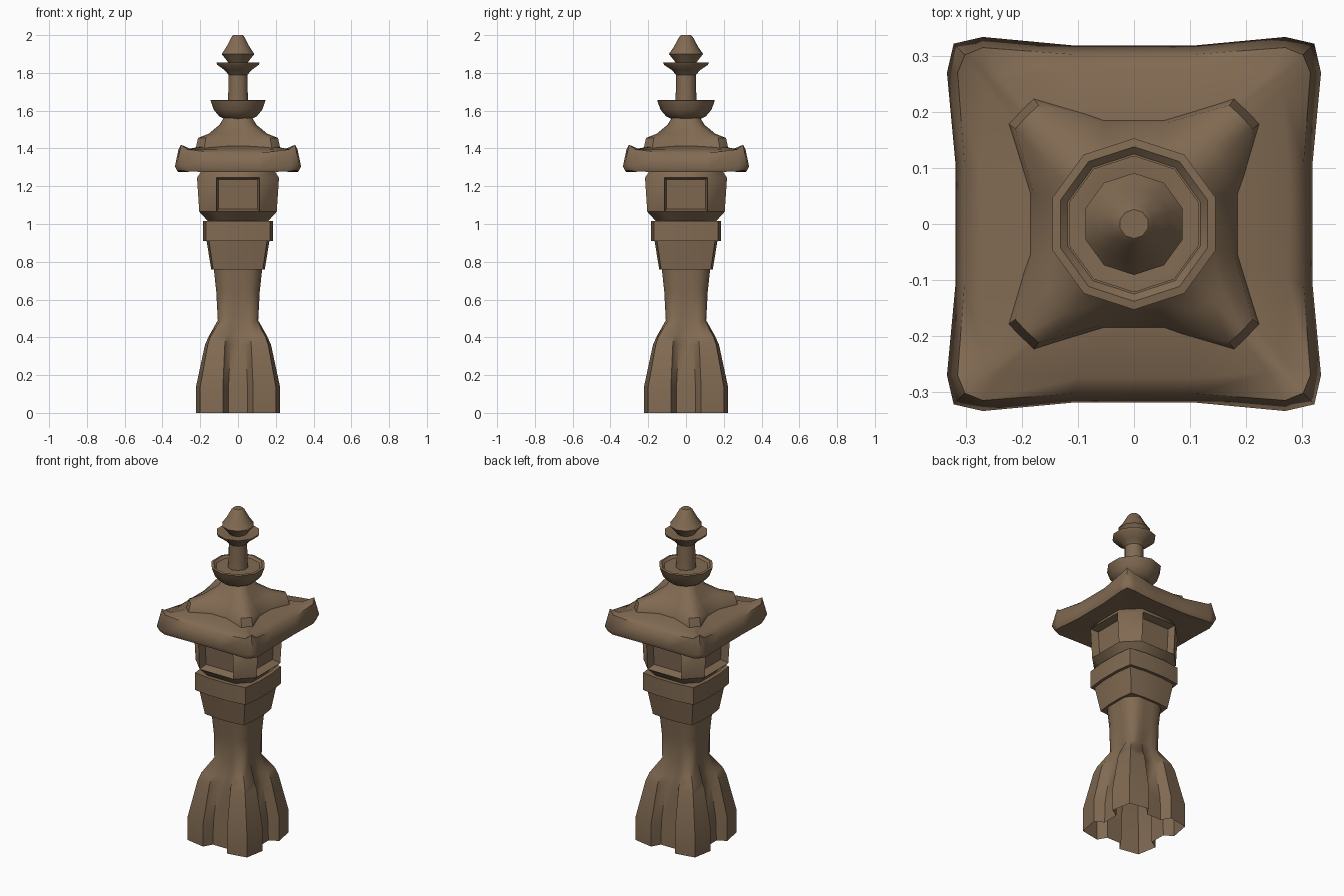
import bpy, bmesh, math

if "Cube" in bpy.data.objects:
    bpy.data.objects.remove(bpy.data.objects["Cube"])

stone = bpy.data.materials.new("brown stone")
stone.diffuse_color = (0.22, 0.145, 0.085, 1)
stone.use_nodes = True
stone.node_tree.nodes["Principled BSDF"].inputs["Base Color"].default_value = stone.diffuse_color


def square_ring(half):
    """Mirror (x, y, z) points over the diagonal, then repeat them on four sides."""
    quad = half + [(y, x, z) for x, y, z in reversed(half) if abs(x - y) > 1e-6]
    ring = []
    for k in range(4):
        c, s = round(math.cos(k * math.pi / 2)), round(math.sin(k * math.pi / 2))
        ring += [(c * x - s * y, s * x + c * y, z) for x, y, z in quad]
    return ring


def round_ring(r, z, n=10):
    return [(r * math.cos(math.pi / 2 + 2 * math.pi * k / n),
             r * math.sin(math.pi / 2 + 2 * math.pi * k / n), z) for k in range(n)]


def loft(name, rings, cap_bottom=True, angle=40, edit=None):
    """Skin a stack of rings into one object."""
    bm = bmesh.new()
    rows = [[bm.verts.new(p) for p in ring] for ring in rings]
    n = len(rows[0])
    for a, b in zip(rows, rows[1:]):
        for i in range(n):
            j = (i + 1) % n
            bm.faces.new((a[i], a[j], b[j], b[i]))
    bm.faces.new(rows[-1])
    if cap_bottom:
        bm.faces.new(rows[0][::-1])
    bm.normal_update()
    if edit:
        edit(bm)
    me = bpy.data.meshes.new(name)
    bm.to_mesh(me)
    bm.free()
    me.materials.append(stone)
    ob = bpy.data.objects.new(name, me)
    bpy.context.collection.objects.link(ob)
    bpy.ops.object.select_all(action='DESELECT')
    ob.select_set(True)
    bpy.context.view_layer.objects.active = ob
    bpy.ops.object.shade_smooth_by_angle(angle=math.radians(angle))
    return ob


# Four-lobed foot flowing into the shaft: z, notch depth, notch half width, side, side half width, corner
foot = [(0, .17, .05, .222, .08, .2), (.14, .165, .05, .222, .08, .2),
        (.36, .135, .04, .175, .07, .16), (.405, .125, .035, .155, .065, .145),
        (.49, .105, .03, .107, .06, .094), (.64, .115, .03, .115, .065, .096),
        (.78, .13, .03, .13, .07, .106)]
loft("foot_and_shaft", [square_ring([(i, j, z), (m, n, z), (c, c, z)])
                        for z, i, j, m, n, c in foot], cap_bottom=False, angle=50)

# Tapered block and square platform with slightly bowed sides
for name, rows in (("tapered_block", [(.76, .142), (.915, .167)]),
                   ("platform", [(.91, .184), (1.015, .184)])):
    loft(name, [square_ring([(m, m * .35, z), (m * .925, m * .925, z)]) for z, m in rows], angle=25)


# Light chamber with recessed windows on its four sides
def windows(bm):
    sides = [f for f in bm.faces if max(abs(f.normal.x), abs(f.normal.y)) > .95
             and f.calc_area() > .03]
    bmesh.ops.inset_individual(bm, faces=sides, thickness=.018, depth=-.045)


chamber = [(1.01, .155, .09), (1.065, .205, .115), (1.245, .217, .115), (1.285, .19, .105)]
loft("light_chamber", [square_ring([(m, n, z)]) for z, m, n in chamber], edit=windows)

# Roof slab with flared, upturned corners
roof = [[(.2, .08, 1.28), (.2, .15, 1.28), (.18, .18, 1.28)],
        [(.31, .11, 1.274), (.32, .27, 1.278), (.31, .31, 1.285)],
        [(.319, .11, 1.295), (.334, .27, 1.305), (.322, .322, 1.315)],
        [(.303, .11, 1.375), (.315, .27, 1.395), (.302, .302, 1.42)],
        [(.275, .10, 1.395), (.265, .24, 1.392), (.268, .268, 1.395)],
        [(.17, .06, 1.415), (.17, .13, 1.415), (.16, .16, 1.415)]]
loft("roof", [square_ring(r) for r in roof], angle=50)

# Star-shaped upper roof tier
tier = [[(.19, .055, 1.395), (.225, .18, 1.395), (.204, .204, 1.395)],
        [(.18, .055, 1.43), (.212, .17, 1.455), (.192, .192, 1.455)],
        [(.14, .05, 1.475), (.155, .11, 1.478), (.138, .138, 1.478)],
        [(.098, .035, 1.525), (.095, .055, 1.525), (.08, .08, 1.525)],
        [(.073, .025, 1.565), (.07, .04, 1.565), (.057, .057, 1.565)]]
loft("upper_roof", [square_ring(r) for r in tier], angle=50)

# Turned finial parts
turned = {
    "bowl": [(.075, 1.555), (.105, 1.57), (.135, 1.605), (.153, 1.655), (.138, 1.657), (.125, 1.645)],
    "neck": [(.058, 1.64), (.054, 1.70), (.053, 1.79), (.075, 1.815), (.115, 1.842),
             (.122, 1.856), (.105, 1.856), (.06, 1.848)],
    "finial_tip": [(.048, 1.845), (.062, 1.865), (.091, 1.90), (.066, 1.935), (.036, 1.99), (.026, 2.0)],
}
for name, rows in turned.items():
    loft(name, [round_ring(r, z) for r, z in rows])
